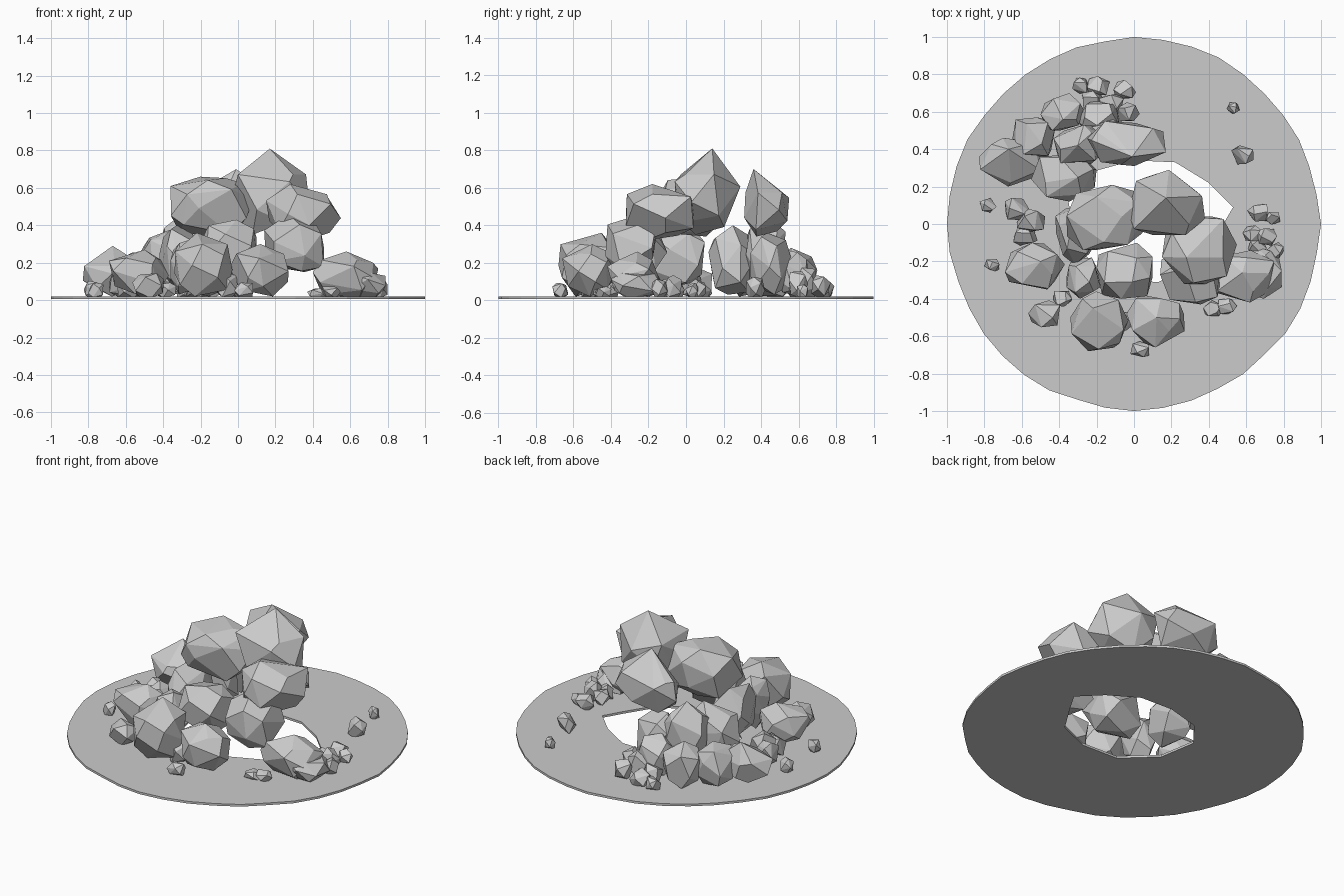
import bpy, bmesh, math, random
from mathutils import Vector

if "Cube" in bpy.data.objects:
    bpy.data.objects.remove(bpy.data.objects["Cube"])


def finish(bm, name):
    bmesh.ops.recalc_face_normals(bm, faces=bm.faces)
    me = bpy.data.meshes.new(name)
    bm.to_mesh(me)
    bm.free()
    ob = bpy.data.objects.new(name, me)
    bpy.context.collection.objects.link(ob)


def rock(name, x, y, z, seed, apex=None, n=18, cap=0.82):
    """Faceted boulder filling the box given by (min, max) pairs; apex = optional peak (x, y)."""
    rnd = random.Random(seed)
    turn = rnd.uniform(0, 6.28)
    pts = []
    for i in range(n):
        h = 1 - 2 * (i + 0.5) / n
        a = i * 2.39996 + turn + rnd.uniform(-0.35, 0.35)
        r = math.sqrt(1 - h * h)
        p = Vector((r * math.cos(a), r * math.sin(a), h)) * rnd.uniform(0.88, 1.1)
        # Push towards the box corners for a blockier stone
        pts.append(Vector([math.copysign(abs(c) ** 0.8, c) for c in p]))
    box = (x, y, z)
    for k in range(3):
        lo, hi = min(p[k] for p in pts), max(p[k] for p in pts)
        for p in pts:
            p[k] = box[k][0] + (p[k] - lo) / (hi - lo) * (box[k][1] - box[k][0])
    if apex:
        top = z[0] + cap * (z[1] - z[0])
        for p in pts:
            p.z = min(p.z, top)
        pts.append(Vector((apex[0], apex[1], z[1])))
    bm = bmesh.new()
    for p in pts:
        bm.verts.new(p)
    bmesh.ops.convex_hull(bm, input=bm.verts)
    loose = [v for v in bm.verts if not v.link_faces]
    bmesh.ops.delete(bm, geom=loose, context='VERTS')
    bmesh.ops.dissolve_limit(bm, angle_limit=math.radians(12), verts=bm.verts, edges=bm.edges)
    finish(bm, name)


# Thin ground disc with an irregular hole under the pile
random.seed(4)
rim = []
for i in range(40):
    a = 2 * math.pi * i / 40
    r = 1.0 if i % 10 == 0 else random.uniform(0.985, 1.0)
    rim.append((r * math.cos(a), r * math.sin(a)))
hole = [(.53, .09), (.4, .22), (.22, .33), (0, .34), (-.22, .28), (-.35, .12),
        (-.31, -.12), (-.12, -.3), (.13, -.31), (.34, -.22), (.46, -.03)]
bm = bmesh.new()
for loop in (rim, hole):
    vs = [bm.verts.new((px, py, 0.006)) for px, py in loop]
    for a, b in zip(vs, vs[1:] + vs[:1]):
        bm.edges.new((a, b))
bmesh.ops.triangle_fill(bm, use_beauty=True, edges=bm.edges[:])
ext = bmesh.ops.extrude_face_region(bm, geom=bm.faces[:] + bm.edges[:] + bm.verts[:],
                                    use_keep_orig=True)
for v in ext["geom"]:
    if isinstance(v, bmesh.types.BMVert):
        v.co.z = 0.02
finish(bm, "ground_disc")

# Upper boulders
rock("summit_boulder", (-.03, .38), (-.06, .29), (.35, .81), 1, (.17, .14), cap=.7)
rock("upper_left_boulder", (-.36, .08), (-.14, .21), (.34, .66), 2, n=20)
rock("upper_right_boulder", (.15, .55), (-.32, .04), (.32, .62), 3, (.28, -.18))
rock("upper_back_boulder", (-.25, .17), (.31, .55), (.34, .7), 4, (-.01, .36), cap=.65)

# Middle and base boulders
rock("middle_right_boulder", (.14, .46), (-.43, -.16), (.15, .46), 5, (.27, -.24))
rock("middle_front_boulder", (-.2, .1), (-.4, -.1), (.12, .43), 6)
rock("middle_left_boulder", (-.42, -.2), (-.22, .1), (.06, .4), 7)
rock("front_left_boulder", (-.34, -.03), (-.68, -.36), (.02, .36), 8, (-.22, -.45))
rock("front_right_boulder", (-.04, .27), (-.66, -.38), (.02, .3), 9, (.12, -.5))
rock("left_boulder", (-.69, -.37), (-.35, -.1), (.02, .27), 10, (-.5, -.2))
rock("right_boulder", (.4, .75), (-.42, -.14), (.01, .26), 11, (.58, -.26))
rock("right_side_boulder", (.58, .79), (-.4, -.12), (.01, .16), 12)
rock("back_left_boulder", (-.83, -.5), (.2, .46), (.02, .29), 13, (-.67, .4), cap=.6)
rock("left_inner_boulder", (-.55, -.2), (.12, .38), (.03, .4), 14, (-.3, .25))
rock("left_outer_boulder", (-.65, -.42), (.35, .57), (.02, .26), 15)
rock("back_inner_boulder", (-.43, -.18), (.32, .53), (.06, .46), 16, (-.3, .42))
rock("back_wall_boulder", (-.24, .02), (.34, .56), (.03, .36), 17)
rock("back_low_boulder", (-.5, -.27), (.5, .7), (.02, .28), 18, (-.38, .56))
rock("back_mid_boulder", (-.3, -.08), (.48, .66), (.02, .27), 19)
rock("left_front_inner_boulder", (-.36, -.18), (-.4, -.18), (.03, .33), 20)

# Small stones: x, y, width, height
stones = [(-.78, .1, .09, .09), (-.76, -.22, .08, .08), (-.48, -.48, .17, .13),
          (.03, -.67, .1, .08), (.42, -.45, .1, .05), (.5, -.44, .1, .06),
          (.58, .37, .12, .11), (.53, .62, .07, .07), (.66, .06, .11, .1),
          (.74, .03, .08, .08), (.63, -.05, .1, .09), (.71, -.07, .11, .12),
          (.75, -.14, .1, .1), (.66, -.13, .1, .1),
          (-.62, .08, .14, .15), (-.55, .02, .15, .17), (-.58, -.06, .13, .13),
          (-.28, .74, .1, .08), (-.19, .74, .12, .1), (-.05, .72, .12, .12),
          (-.12, .64, .13, .16), (-.03, .6, .12, .14), (-.22, .66, .12, .12),
          (-.06, -.52, .12, .14), (-.38, -.4, .1, .08)]
for i, (sx, sy, w, h) in enumerate(stones):
    d = w / 2
    rock("stone_%02d" % i, (sx - d, sx + d), (sy - d * .85, sy + d * .85),
         (.01, .014 + h), 50 + i, n=11)
